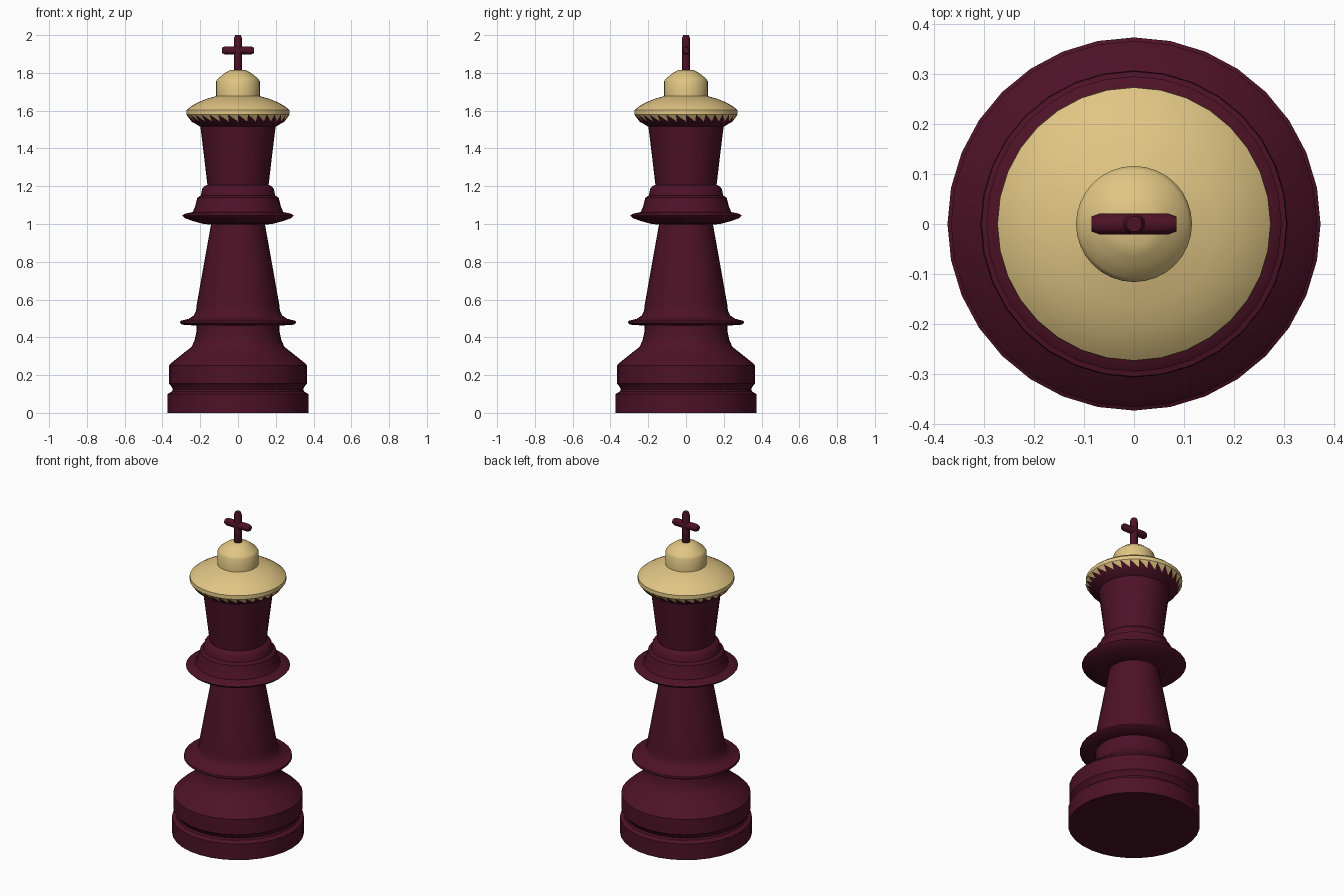
import bpy, bmesh, math
from mathutils import Matrix

if "Cube" in bpy.data.objects:
    bpy.data.objects.remove(bpy.data.objects["Cube"])

SIDES = 32


def material(name, rgb):
    m = bpy.data.materials.new(name)
    m.diffuse_color = (*rgb, 1)
    m.use_nodes = True
    m.node_tree.nodes["Principled BSDF"].inputs["Base Color"].default_value = m.diffuse_color
    return m


wine = material("dark_red", (0.075, 0.006, 0.02))
gold = material("gold", (0.75, 0.56, 0.23))


def finish(bm, name, mat, angle=35):
    bmesh.ops.recalc_face_normals(bm, faces=bm.faces)
    me = bpy.data.meshes.new(name)
    bm.to_mesh(me)
    bm.free()
    me.materials.append(mat)
    ob = bpy.data.objects.new(name, me)
    bpy.context.collection.objects.link(ob)
    bpy.ops.object.select_all(action='DESELECT')
    ob.select_set(True)
    bpy.context.view_layer.objects.active = ob
    bpy.ops.object.shade_smooth_by_angle(angle=math.radians(angle))
    return ob


def ring(bm, r, z):
    return [bm.verts.new((r * math.cos(2 * math.pi * i / SIDES),
                          r * math.sin(2 * math.pi * i / SIDES), z))
            for i in range(SIDES)]


def lathe(bm, profile):
    rings = [ring(bm, r, z) for r, z in profile]
    for a, b in zip(rings, rings[1:]):
        for i in range(SIDES):
            j = (i + 1) % SIDES
            bm.faces.new((a[i], a[j], b[j], b[i]))
    return rings


# the sawtooth seam lies between these two rings
SEAM_LOW, SEAM_HIGH = (0.247, 1.543), (0.274, 1.58)

# turned body: base, ring, shaft, collar, head
body_profile = [
    (0.373, 0), (0.373, 0.10), (0.35, 0.113), (0.345, 0.125), (0.35, 0.137),
    (0.366, 0.155), (0.366, 0.25), (0.35, 0.267), (0.30, 0.307),
    (0.245, 0.35), (0.23, 0.385), (0.22, 0.43), (0.22, 0.462),
    (0.295, 0.467), (0.307, 0.476), (0.305, 0.487), (0.26, 0.498),
    (0.235, 0.515), (0.222, 0.54), (0.219, 0.57), (0.18, 0.79),
    (0.143, 0.997), (0.18, 1.0), (0.23, 1.013), (0.28, 1.03), (0.295, 1.045),
    (0.28, 1.055), (0.24, 1.063), (0.228, 1.09), (0.215, 1.14), (0.197, 1.15),
    (0.19, 1.185), (0.18, 1.198), (0.162, 1.207), (0.18, 1.36),
    (0.199, 1.515), SEAM_LOW]
bm = bmesh.new()
rings = lathe(bm, body_profile)
bm.faces.new(rings[0])
top, low = ring(bm, *SEAM_HIGH), rings[-1]
for i in range(SIDES):
    bm.faces.new((low[i], low[(i + 1) % SIDES], top[i]))
finish(bm, "turned_body", wine)

# gold crown cap with teeth hanging down into the seam
cap_profile = [
    SEAM_HIGH, (0.273, 1.603), (0.25, 1.622), (0.21, 1.645), (0.165, 1.663),
    (0.116, 1.677), (0.116, 1.755), (0.108, 1.768), (0.085, 1.787),
    (0.065, 1.802), (0.042, 1.814)]
bm = bmesh.new()
rings = lathe(bm, cap_profile)
bm.faces.new(rings[-1])
top, low = rings[0], ring(bm, *SEAM_LOW)
for i in range(SIDES):
    j = (i + 1) % SIDES
    bm.faces.new((low[j], top[j], top[i]))
finish(bm, "crown_cap", gold)


# finial cross made of two octagonal bars with chamfered ends
def bar(name, half, centre, turn):
    bm = bmesh.new()
    r, n = 0.0225, 8
    loops = []
    for z, k in ((-half, 0.72), (-half + 0.016, 1), (half - 0.016, 1), (half, 0.72)):
        loops.append([bm.verts.new((r * k * math.cos((i + 0.5) * math.tau / n),
                                    r * k * math.sin((i + 0.5) * math.tau / n), z))
                      for i in range(n)])
    for a, b in zip(loops, loops[1:]):
        for i in range(n):
            j = (i + 1) % n
            bm.faces.new((a[i], a[j], b[j], b[i]))
    bm.faces.new(loops[0])
    bm.faces.new(loops[-1])
    bm.transform(Matrix.Translation((0, 0, centre)) @ Matrix.Rotation(turn, 4, 'Y'))
    finish(bm, name, wine, 50)


bar("cross_stem", 0.105, 1.895, 0)
bar("cross_arms", 0.085, 1.919, math.pi / 2)
